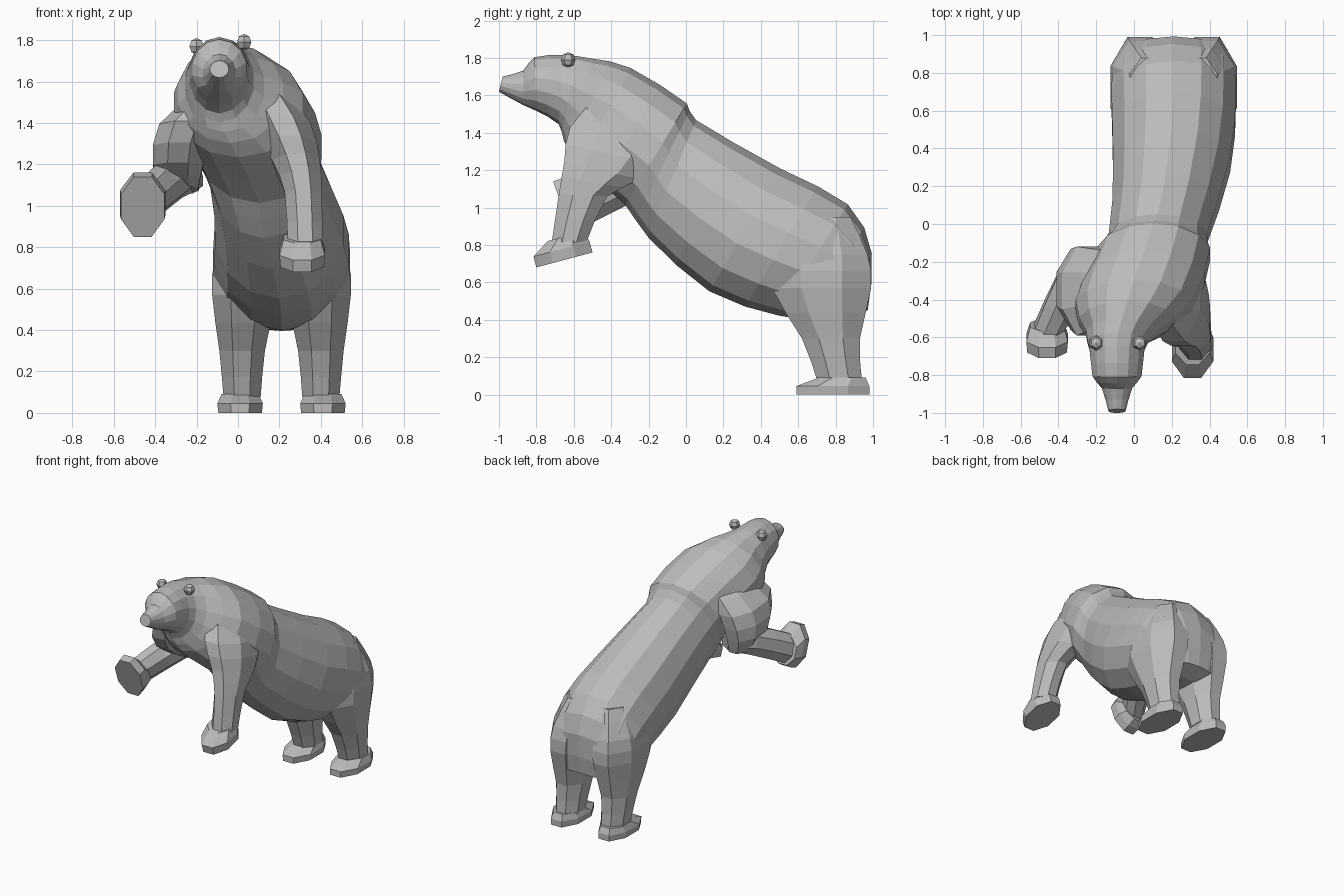
import bpy, bmesh
from math import sin, cos, pi
from mathutils import Vector, Matrix

cube = bpy.data.objects.get("Cube")
if cube:
    bpy.data.objects.remove(cube)

grey = (.5, .5, .5, 1)
fur = bpy.data.materials.new("grey_fur")
fur.use_nodes = True
fur.diffuse_color = grey
fur.node_tree.nodes["Principled BSDF"].inputs["Base Color"].default_value = grey


def finish(bm, name):
    bmesh.ops.recalc_face_normals(bm, faces=bm.faces)
    mesh = bpy.data.meshes.new(name)
    bm.to_mesh(mesh)
    bm.free()
    mesh.materials.append(fur)
    obj = bpy.data.objects.new(name, mesh)
    bpy.context.collection.objects.link(obj)


def with_midpoints(keys):
    """Insert a smoothly curved in-between ring after each key ring."""
    keys = [Vector(key) for key in keys]
    padded = [keys[0], *keys, keys[-1]]
    rings = []
    for before, start, end, after in zip(padded, keys, keys[1:], padded[3:]):
        rings += [start, (start + end) * .5 + (start + end - before - after) / 16]
    return rings + [keys[-1]]


def loft(name, rings, sides=8):
    """Skin rings given as: front y, z; back y, z; half width; centre x."""
    bm = bmesh.new()
    reach = 1 / cos(pi / sides)
    angles = [pi * (2 * i + 1) / sides for i in range(sides)]
    loops = []
    for front_y, front_z, back_y, back_z, width, x in rings:
        front, back = Vector((x, front_y, front_z)), Vector((x, back_y, back_z))
        middle = (front + back) / 2
        along = (front - back) / 2 * reach
        across = Vector((width * reach, 0, 0))
        loops.append([bm.verts.new(middle + along * sin(a) + across * cos(a))
                      for a in angles])
    for lower, upper in zip(loops, loops[1:]):
        for i in range(sides):
            bm.faces.new((lower[i - 1], lower[i], upper[i], upper[i - 1]))
    bm.faces.new(loops[0])
    bm.faces.new(loops[-1])
    finish(bm, name)


def paw(name, toe, heel, x, height):
    """Flat sole from toe to heel, narrowing up to the ankle."""
    toe, heel = Vector(toe), Vector(heel)
    sole = heel - toe
    up = Vector((-sole.y, sole.x)).normalized() * height
    ankle_toe, ankle_heel = toe + sole * .3 + up, heel - sole * .05 + up
    toe_top, heel_top = toe + up / 2, heel + up / 2
    loft(name, [(*toe, *heel, .105, x),
                (*toe_top, *heel_top, .11, x),
                (*ankle_toe, *ankle_heel, .09, x)])


def spine_x(y):
    """The back runs straight from the hips, then curves to the right."""
    return max(-.09, .21 - .22 * max(0, .54 - y) ** 2)


# Body from nose to rump: back line, belly line, half width
body = [
    (-.98, 1.7, -1, 1.62, .045),
    (-.87, 1.73, -.87, 1.55, .08),
    (-.81, 1.8, -.8, 1.52, .13),
    (-.65, 1.81, -.68, 1.45, .145),
    (-.5, 1.79, -.65, 1.36, .19),
    (-.3, 1.74, -.57, 1.24, .31),
    (0, 1.55, -.32, 1.02, .3),
    (.05, 1.46, -.2, .85, .26),
    (.5, 1.2, .13, .56, .31),
    (.86, 1.01, .5, .43, .33),
    (.99, .75, .74, .4, .3),
    (.97, .45, .85, .4, .2),
]
loft("body", [(*ring, spine_x((ring[0] + ring[2]) / 2))
              for ring in with_midpoints(body)], 14)

# Hind legs, mirrored about the hips: the thigh tucks into the flank
hind_leg = [
    (.6, .95, .88, .1, .13),
    (.5, .75, .97, .15, .17),
    (.46, .57, .99, .155, .18),
    (.62, .3, .93, .11, .19),
    (.7, .08, .94, .09, .19),
]
for side, sign in (("left", 1), ("right", -1)):
    loft("hind_leg_" + side, with_midpoints(
        [(front, z, back, z, width, .21 + sign * offset)
         for front, z, back, width, offset in hind_leg]))
    paw("hind_foot_" + side, (.59, 0), (.98, 0), .21 + sign * .2, .09)

# Left foreleg: broad shoulder, reaching straight down
loft("front_leg_left", with_midpoints([
    (-.45, 1.62, -.1, 1.55, .1, .1),
    (-.62, 1.43, -.1, 1.33, .14, .21),
    (-.65, 1.25, -.25, 1.15, .115, .28),
    (-.68, 1.07, -.42, 1.06, .09, .315),
    (-.72, .8, -.53, .82, .085, .325),
]))
paw("front_paw_left", (-.8, .68), (-.5, .76), .31, .12)

# Right foreleg bent at the elbow, paw lifted forward
loft("upper_arm_right", with_midpoints([
    (-.5, 1.58, -.15, 1.52, .1, -.08),
    (-.59, 1.41, -.12, 1.36, .13, -.25),
    (-.5, 1.21, -.15, 1.17, .12, -.29),
    (-.34, 1.1, -.18, 1.06, .08, -.27),
]))
loft("forearm_right", with_midpoints([
    (-.18, 1.18, -.2, 1.06, .08, -.25),
    (-.3, 1.24, -.26, 1.04, .1, -.31),
    (-.6, 1.1, -.5, .92, .08, -.45),
]))
paw("front_paw_right", (-.71, 1.14), (-.61, .85), -.46, .12)

# Ears, low-poly buttons on the crown
for side, x, z in (("left", .03, 1.79), ("right", -.2, 1.77)):
    bm = bmesh.new()
    bmesh.ops.create_uvsphere(bm, u_segments=6, v_segments=4, radius=.04,
                              matrix=Matrix.Translation((x, -.63, z)))
    finish(bm, "ear_" + side)
